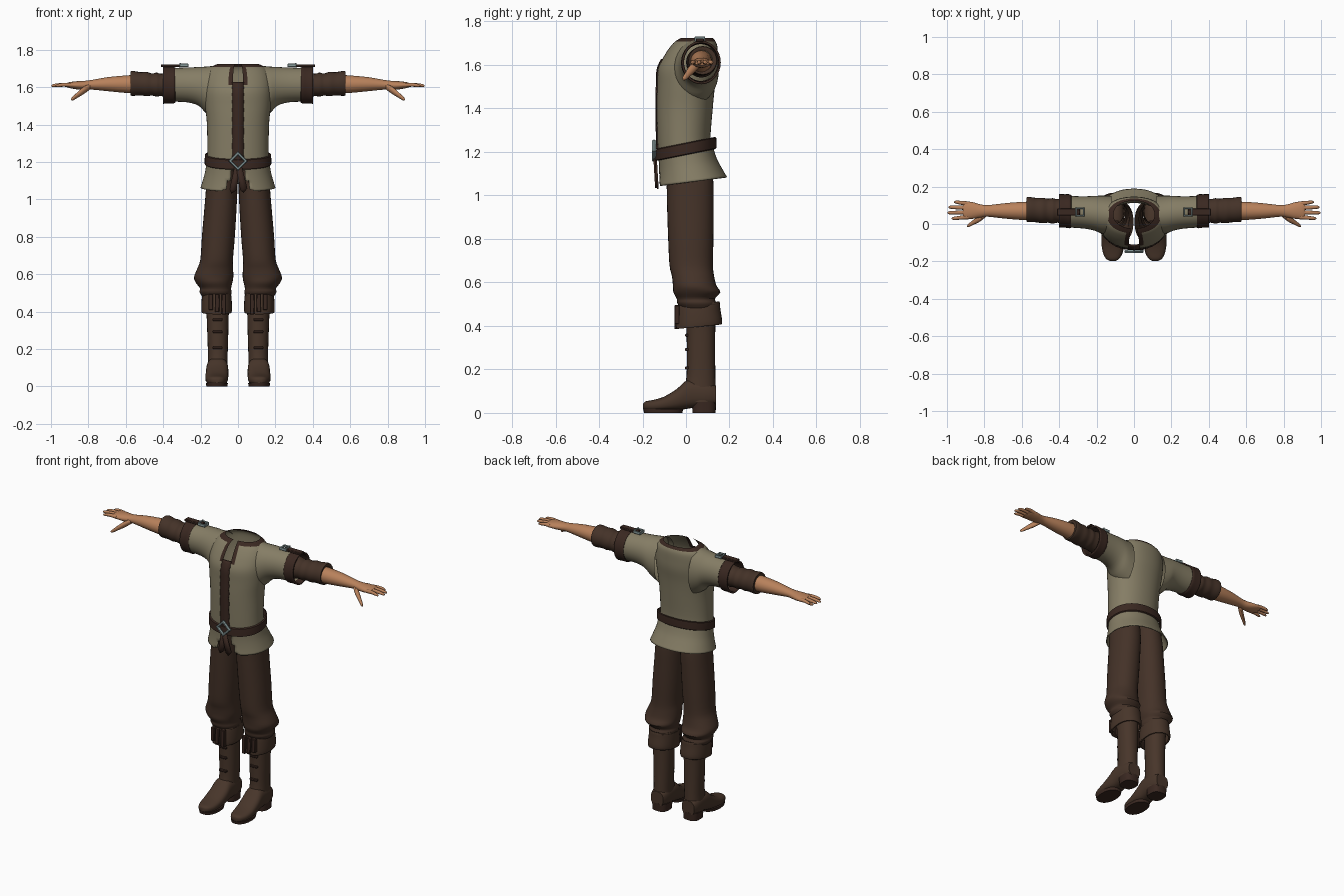
import bpy, bmesh, math
from mathutils import Vector


def material(name, rgb):
    m = bpy.data.materials.new(name)
    m.diffuse_color = (*rgb, 1)
    return m


CLOTH = material("olive cloth", (0.235, 0.205, 0.13))
BROWN = material("brown cloth", (0.058, 0.032, 0.021))
BOOT = material("boot leather", (0.064, 0.036, 0.023))
DARK = material("dark leather", (0.042, 0.021, 0.015))
SKIN = material("skin", (0.48, 0.22, 0.105))
METAL = material("grey metal", (0.25, 0.33, 0.33))


def smooth_rings(rings, steps):
    """Catmull-Rom interpolation between key rings."""
    out = []
    for i in range(len(rings) - 1):
        p = [rings[max(0, min(len(rings) - 1, i + k))] for k in (-1, 0, 1, 2)]
        for s in range(steps):
            t = s / steps
            out.append([0.5 * (2 * b + (c - a) * t + (2 * a - 5 * b + 4 * c - d) * t * t
                               + (3 * b - a - 3 * c + d) * t ** 3) for a, b, c, d in zip(*p)])
    return out + [list(rings[-1])]


def finish(name, bm, mats, mirror=False, thick=0):
    bmesh.ops.recalc_face_normals(bm, faces=bm.faces)
    me = bpy.data.meshes.new(name)
    bm.to_mesh(me)
    bm.free()
    for m in mats:
        me.materials.append(m)
    ob = bpy.data.objects.new(name, me)
    bpy.context.collection.objects.link(ob)
    if thick:
        mod = ob.modifiers.new("thickness", 'SOLIDIFY')
        mod.thickness, mod.offset = thick, -1
    if mirror:
        ob.modifiers.new("mirror", 'MIRROR')
    return ob


def loft(name, axis, rings, mats, n=24, e=2.0, tilt=0, caps=False, steps=3,
         mirror=False, thick=0, cut=None, paint=None):
    """Skin over rings of (position, centre u, centre v, radius u, radius v)."""
    bm = bmesh.new()
    loops = []
    for p, cu, cv, ru, rv in smooth_rings(rings, steps):
        loop = []
        for k in range(n):
            a = math.tau * k / n
            c, s = math.cos(a), math.sin(a)
            u = cu + ru * math.copysign(abs(c) ** (2 / e), c)
            v = cv + rv * math.copysign(abs(s) ** (2 / e), s)
            w = p + tilt * v
            loop.append(bm.verts.new({'x': (w, u, v), 'y': (u, w, v), 'z': (u, v, w)}[axis]))
        loops.append(loop)
    for a, b in zip(loops, loops[1:]):
        for k in range(n):
            j = (k + 1) % n
            bm.faces.new((a[k], a[j], b[j], b[k]))
    if caps:
        bm.faces.new(loops[0])
        bm.faces.new(loops[-1])
    if cut:
        gone = [f for f in bm.faces if cut(f.calc_center_median())]
        bmesh.ops.delete(bm, geom=gone, context='FACES')
    if paint:
        for f in bm.faces:
            f.material_index = paint(f.calc_center_median())
    return finish(name, bm, mats, mirror, thick)


def box(name, lo, hi, mat, mirror=True, bevel=0.003):
    bm = bmesh.new()
    bmesh.ops.create_cube(bm, size=1)
    for v in bm.verts:
        v.co = Vector([(a + b) / 2 + c * (b - a) for a, b, c in zip(lo, hi, v.co)])
    bmesh.ops.bevel(bm, geom=bm.edges[:], offset=bevel, segments=1, affect='EDGES')
    return finish(name, bm, [mat], mirror)


# Tunic body, with brown collar and open neck slit
TORSO = [(1.17, 0, -.003, .168, .126), (1.25, 0, -.01, .164, .122), (1.4, 0, -.006, .166, .129),
         (1.5, 0, 0, .176, .133), (1.58, 0, .008, .182, .137), (1.64, 0, .022, .178, .124),
         (1.685, 0, .036, .163, .108), (1.708, 0, .043, .142, .093), (1.724, 0, .05, .11, .074)]
loft("tunic_body", 'z', TORSO, [CLOTH, DARK], n=48, e=2.15, steps=4,
     cut=lambda c: abs(c.x) < .02 and c.y < 0 and c.z > 1.63,
     paint=lambda c: int(c.z > 1.708 or (c.y < 0 and c.z > 1.61 and abs(c.x) < .042)))

# Placket down the chest, with a slightly ragged edge
bm = bmesh.new()
prev = None
for i, (z, _, cy, rx, ry) in enumerate(r for r in smooth_rings(TORSO, 4) if r[0] < 1.64):
    w = .03 + (.003 if i % 2 else -.002)
    row = [bm.verts.new((x, cy - ry - .006 + abs(x) * .1, z)) for x in (-w, 0, w)]
    if prev:
        for k in (0, 1):
            bm.faces.new((prev[k], prev[k + 1], row[k + 1], row[k]))
    prev = row
finish("placket", bm, [DARK], thick=.006)

# Tunic skirt, split at the front
loft("tunic_skirt", 'z', [(1.21, 0, -.003, .167, .126), (1.15, 0, .008, .175, .134),
                          (1.1, 0, .02, .188, .147), (1.06, 0, .029, .2, .16)],
     [CLOTH], n=64, e=2.15, tilt=.13, thick=.006,
     cut=lambda c: c.y < 0 and abs(c.x) < .02 + .45 * max(0, 1.17 - c.z))

# Belt, buckle and hanging belt ends
loft("belt", 'z', [(1.186, 0, 0, .171, .133), (1.19, 0, 0, .178, .14), (1.215, 0, 0, .178, .14),
                   (1.238, 0, 0, .177, .139), (1.242, 0, 0, .17, .132)],
     [DARK], n=48, e=2.15, tilt=.2, steps=1)
bpy.ops.mesh.primitive_torus_add(major_segments=4, minor_segments=6, major_radius=.042,
                                 minor_radius=.01, location=(0, -.147, 1.205),
                                 rotation=(math.pi / 2, 0, 0))
buckle = bpy.context.object
buckle.name = "buckle"
buckle.data.materials.append(METAL)
bm = bmesh.new()
for pts in ([(-.02, 1.17), (.012, 1.17), (-.008, 1.05), (-.035, 1.03), (-.045, 1.055)],
            [(-.01, 1.17), (.022, 1.17), (.05, 1.06), (.03, 1.035), (.012, 1.05)]):
    bm.faces.new([bm.verts.new((x, -.142 + (1.17 - z) * .06, z)) for x, z in pts])
finish("belt_ends", bm, [DARK], thick=.008)

# Short sleeves and their turned cuffs
loft("sleeve", 'x', [(.12, .045, 1.57, .105, .145), (.17, .05, 1.585, .102, .125),
                     (.21, .057, 1.604, .093, .104), (.27, .062, 1.612, .086, .093),
                     (.36, .066, 1.613, .084, .09)], [CLOTH], n=32, mirror=True)
loft("sleeve_cuff", 'x', [(.335, .068, 1.611, .086, .093), (.345, .068, 1.611, .091, .098),
                          (.37, .07, 1.611, .089, .098), (.4, .07, 1.611, .09, .1)],
     [DARK], n=32, mirror=True, thick=.01)

# Shoulder straps with small buckles
box("shoulder_strap", (.29, .045, 1.707), (.412, .082, 1.722), DARK)
for name, lo, hi in (("strap_buckle_outer", (.305, .04, 1.715), (.313, .088, 1.73)),
                     ("strap_buckle_inner", (.265, .04, 1.707), (.273, .088, 1.724)),
                     ("strap_buckle_front", (.265, .04, 1.708), (.313, .047, 1.726)),
                     ("strap_buckle_back", (.265, .081, 1.708), (.313, .088, 1.726))):
    box(name, lo, hi, METAL, bevel=.002)

# Wrinkled undersleeves
loft("undersleeve", 'x', [(.35, .07, 1.612, .07, .07), (.41, .07, 1.612, .063, .06),
                          (.435, .07, 1.614, .068, .064), (.46, .071, 1.614, .064, .059),
                          (.49, .072, 1.617, .068, .065), (.52, .074, 1.618, .065, .062),
                          (.555, .077, 1.62, .067, .066), (.575, .077, 1.62, .064, .064),
                          (.572, .074, 1.618, .048, .048)], [BROWN], mirror=True)

# Forearms and palms
loft("forearm", 'x', [(.55, .07, 1.616, .05, .05), (.62, .07, 1.616, .047, .045),
                      (.7, .07, 1.616, .04, .037), (.78, .07, 1.613, .031, .026),
                      (.82, .07, 1.61, .035, .024), (.86, .072, 1.61, .044, .022),
                      (.9, .074, 1.611, .047, .016), (.915, .074, 1.611, .042, .011)],
     [SKIN], caps=True, mirror=True)

# Fingers and thumbs
for name, y, tip_y, tip_x in (("index_finger", .037, .03, .975), ("middle_finger", .062, .06, .998),
                              ("ring_finger", .086, .09, .992), ("little_finger", .109, .117, .962)):
    mid = (y + tip_y) / 2
    loft(name, 'x', [(.885, y, 1.611, .012, .012), ((.885 + tip_x) / 2, mid, 1.613, .0105, .0105),
                     (tip_x - .012, tip_y, 1.609, .0085, .008), (tip_x, tip_y, 1.607, .003, .003)],
         [SKIN], n=10, caps=True, mirror=True)
loft("thumb", 'x', [(.79, .055, 1.605, .016, .016), (.825, .03, 1.583, .018, .02),
                    (.86, .008, 1.557, .013, .015), (.882, -.006, 1.54, .01, .011),
                    (.893, -.012, 1.535, .003, .004)], [SKIN], n=12, caps=True, mirror=True)

# Trousers, gathered and ballooning below the knee
loft("trouser_leg", 'z', [(1.17, .083, .005, .08, .108), (1.06, .087, .018, .084, .108),
                          (.95, .094, .02, .086, .107), (.8, .105, .022, .088, .104),
                          (.68, .114, .024, .087, .1), (.63, .122, .032, .096, .097),
                          (.585, .13, .04, .105, .1), (.555, .128, .05, .098, .108),
                          (.525, .12, .045, .083, .088), (.505, .12, .05, .086, .09),
                          (.48, .116, .055, .075, .08)], [BROWN], n=32, e=2.15, mirror=True)

# Boot shafts and turned-down tops
loft("boot_shaft", 'z', [(.49, .112, .065, .066, .075), (.4, .109, .068, .06, .067),
                         (.28, .108, .069, .056, .065), (.18, .108, .069, .053, .066),
                         (.12, .109, .066, .053, .07), (.05, .11, .066, .054, .072)],
     [BOOT], e=2.2, mirror=True)
loft("boot_top", 'z', [(.485, .114, .058, .067, .085), (.497, .114, .058, .075, .096),
                       (.46, .114, .058, .08, .1), (.41, .114, .06, .082, .106),
                       (.39, .114, .06, .08, .104)], [BOOT], n=32, e=2.2, tilt=.1,
     mirror=True, thick=.01)

# Boot straps and lacing on the front of the shafts
for i, x in enumerate((.075, .112, .145)):
    box("boot_tab_%d" % i, (x - .012, -.054, .385 + .012 * i), (x + .012, -.03, .495), DARK)
for i, z in enumerate((.2, .285, .35)):
    box("boot_lace_%d" % i, (.083, -.004, z), (.135, .02, z + .014), DARK)

# Feet, soles and heels
loft("boot_foot", 'y', [(.137, .11, .08, .044, .045), (.1, .11, .085, .054, .058),
                        (.04, .11, .088, .058, .064), (0, .111, .083, .059, .065),
                        (-.04, .112, .062, .061, .05), (-.1, .114, .042, .06, .033),
                        (-.15, .114, .034, .053, .026), (-.185, .114, .033, .036, .02),
                        (-.197, .114, .031, .016, .012)],
     [BOOT], e=2.6, caps=True, mirror=True)
loft("boot_sole", 'z', [(.0, .113, -.105, .056, .088), (.018, .113, -.105, .059, .092)],
     [DARK], e=2.3, caps=True, steps=1, mirror=True)
loft("boot_heel", 'z', [(0, .11, .083, .05, .053), (.05, .11, .083, .054, .056)],
     [DARK], e=2.8, caps=True, steps=1, mirror=True)

# Smooth shading with kept edges
bpy.ops.object.select_all(action='DESELECT')
for ob in bpy.context.scene.objects:
    if ob.name != "buckle":
        ob.select_set(True)
        bpy.context.view_layer.objects.active = ob
bpy.ops.object.shade_smooth_by_angle(angle=math.radians(40))
